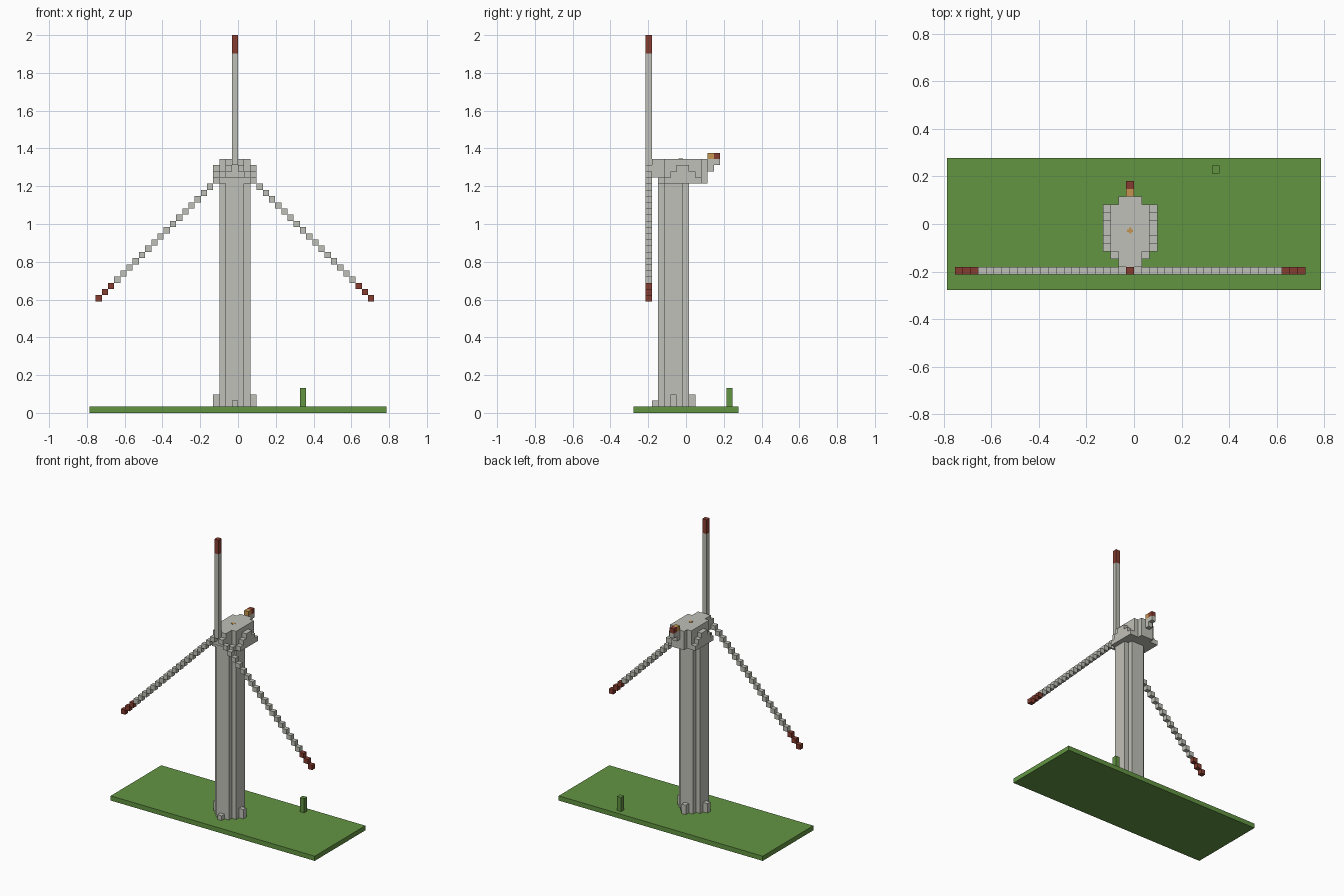
import bpy
import bmesh
from mathutils import Matrix, Vector

default_cube = bpy.data.objects.get("Cube")
if default_cube:
    bpy.data.objects.remove(default_cube, do_unlink=True)

UNIT = 2 / 61  # edge length of one block


def make_material(name, rgb):
    material = bpy.data.materials.new(name)
    material.use_nodes = True
    color = (*rgb, 1)
    material.diffuse_color = color
    material.node_tree.nodes["Principled BSDF"].inputs["Base Color"].default_value = color
    return material


grey = make_material("light_grey", (0.53, 0.53, 0.48))
red = make_material("dark_red", (0.24, 0.047, 0.03))
green = make_material("grass_green", (0.125, 0.3, 0.055))
orange = make_material("amber", (0.55, 0.3, 0.08))


def blocks(name, material, boxes):
    """Join boxes given as inclusive block ranges; x is counted from the tower column."""
    bm = bmesh.new()
    for x_range, y_range, z_range in boxes:
        low = Vector((x_range[0] - 1, y_range[0] - 0.5, z_range[0])) * UNIT
        high = Vector((x_range[-1], y_range[-1] + 0.5, z_range[-1] + 1)) * UNIT
        size = high - low
        place = Matrix.Translation((low + high) / 2) @ Matrix.Diagonal((*size, 1))
        bmesh.ops.create_cube(bm, size=1, matrix=place)
    mesh = bpy.data.meshes.new(name)
    bm.to_mesh(mesh)
    bm.free()
    mesh.materials.append(material)
    obj = bpy.data.objects.new(name, mesh)
    bpy.context.collection.objects.link(obj)
    return obj


# Ground and a small plant
blocks("ground_slab", green, [((-23, 24), (-8, 8), (0,))])
blocks("plant_post", green, [((11,), (7,), (1, 3))])

# Tower: square plan with notched corners
blocks("tower", grey, [
    ((-2, 2), (-3, -1), (1, 36)),
    ((-1, 1), (-4, 0), (1, 36)),
])

# Feet around the tower
blocks("side_feet", grey, [((side * 3,), (-2,), (1, 2)) for side in (-1, 1)])
blocks("back_foot", grey, [((0,), (1,), (1, 2))])
blocks("front_foot", grey, [((0,), (-5,), (1,))])

# Nacelle body with tapered nose and rear
blocks("nacelle", grey, [
    ((-2, 2), (-3, 2), (37, 40)),
    ((-2, 2), (-4,), (37,)),
    ((-1, 1), (-4,), (37, 40)),
    ((-1, 1), (-5,), (38, 40)),
    ((-1, 1), (3,), (37, 40)),
])

# Stepped arch on each side of the nacelle
for label, side in (("right", -1), ("left", 1)):
    blocks(label + "_nacelle_step", grey, [
        ((side * 3,), (-3 + step, 2 - step), (37 + step,)) for step in range(3)
    ])

# Tail bracket with warning lamps
blocks("tail_bracket", grey, [((0,), (4,), (39, 40)), ((0,), (5,), (40,))])
blocks("amber_lamp", orange, [((0,), (4,), (41,))])
blocks("red_lamp", red, [((0,), (5,), (41,))])

# Small flat marker on the roof
marker = blocks("roof_marker", orange, [])
bm = bmesh.new()
for width, depth in ((0.026, 0.011), (0.011, 0.026)):
    place = Matrix.Translation((-UNIT / 2, -0.028, 41 * UNIT)) @ Matrix.Diagonal((width, depth, 0.004, 1))
    bmesh.ops.create_cube(bm, size=1, matrix=place)
bm.to_mesh(marker.data)
bm.free()

# Upright blade
blocks("top_blade", grey, [((0,), (-6,), (41, 57))])
blocks("top_blade_tip", red, [((0,), (-6,), (58, 60))])

# Diagonal blades, stepping down block by block from the hub
blocks("rotor_hub", grey, [((0,), (-6,), (40,))])
for label, side in (("right", -1), ("left", 1)):
    def diagonal(first, last):
        return [((side * i,), (-6,), (40 - i,)) for i in range(first, last + 1)]
    blocks(label + "_blade", grey, diagonal(1, 19))
    blocks(label + "_blade_tip", red, diagonal(20, 22))
